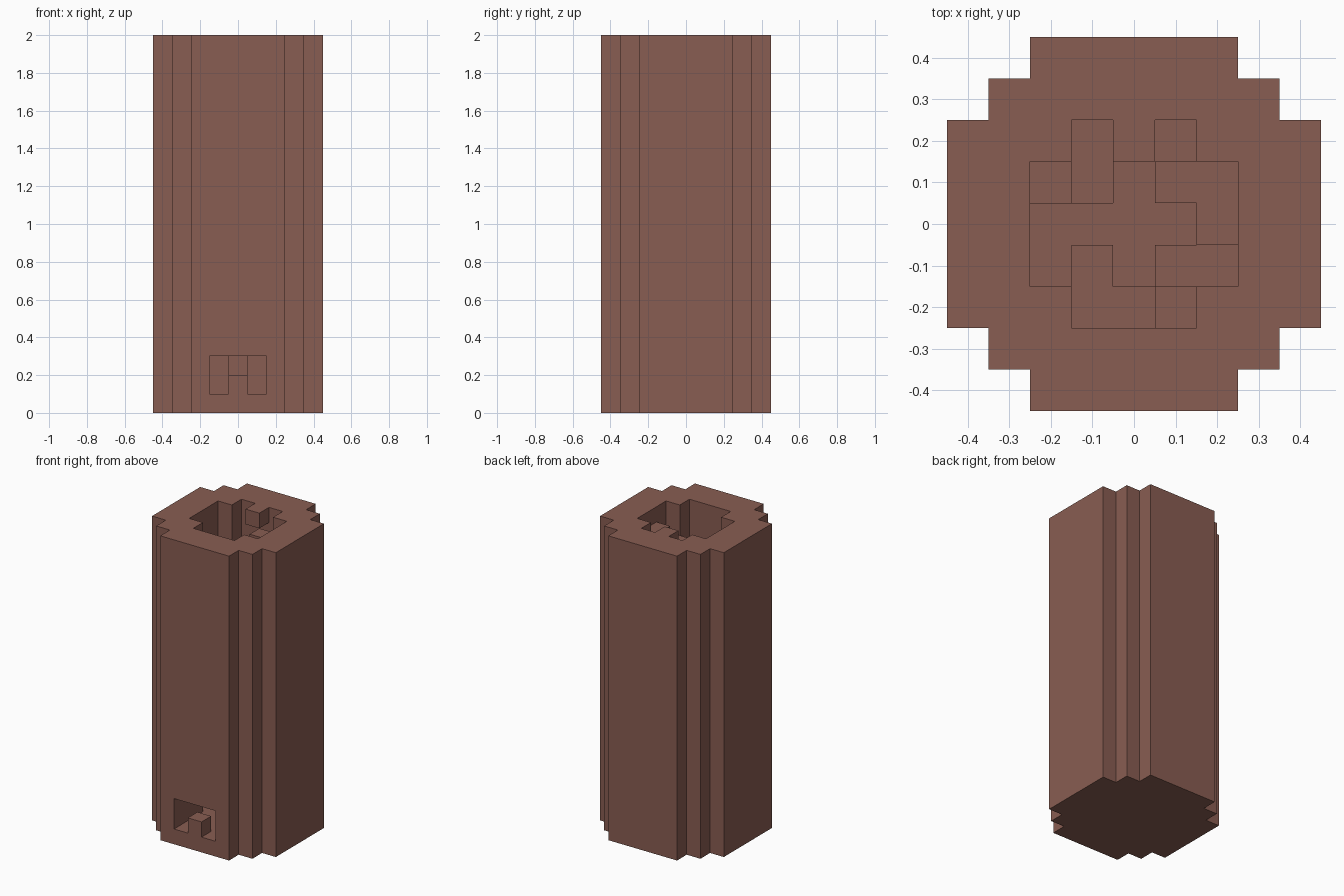
import bpy
import bmesh
from mathutils import Vector

if "Cube" in bpy.data.objects:
    bpy.data.objects.remove(bpy.data.objects["Cube"], do_unlink=True)

UNIT = 0.1

brown = bpy.data.materials.new("warm_brown")
brown.use_nodes = True
colour = (0.25, 0.11, 0.085, 1)
brown.diffuse_color = colour
brown.node_tree.nodes["Principled BSDF"].inputs["Base Color"].default_value = colour


def finish(name, bm):
    bmesh.ops.recalc_face_normals(bm, faces=bm.faces)
    mesh = bpy.data.meshes.new(name)
    bm.to_mesh(mesh)
    bm.free()
    mesh.materials.append(brown)
    obj = bpy.data.objects.new(name, mesh)
    bpy.context.collection.objects.link(obj)
    return obj


def stepped_column(name, quarter, bottom, top):
    """Extrude a four-fold stepped plan given by its first quadrant."""
    bm = bmesh.new()
    plan, points = [], quarter
    for _ in range(4):
        plan += points
        points = [(-y, x) for x, y in points]
    base = bm.faces.new([bm.verts.new((x, y, bottom)) for x, y in plan])
    top_part = bmesh.ops.extrude_face_region(bm, geom=[base])["geom"]
    verts = [g for g in top_part if isinstance(g, bmesh.types.BMVert)]
    bmesh.ops.translate(bm, verts=verts, vec=(0, 0, top - bottom))
    return finish(name, bm)


def box(name, low, high):
    bm = bmesh.new()
    bmesh.ops.create_cube(bm, size=1)
    low, high = Vector(low), Vector(high)
    bmesh.ops.scale(bm, verts=bm.verts, vec=high - low)
    bmesh.ops.translate(bm, verts=bm.verts, vec=(low + high) / 2)
    return finish(name, bm)


def block(name, column, row, layer):
    """One grid block; column and row count from the centre."""
    low = Vector((column - 0.5, row - 0.5, layer)) * UNIT
    return box(name, low, low + Vector((UNIT, UNIT, UNIT)))


def cut(target, cutter):
    cutter.hide_render = True
    mod = target.modifiers.new("cut", "BOOLEAN")
    mod.operation = "DIFFERENCE"
    mod.solver = "EXACT"
    mod.object = cutter
    bpy.context.view_layer.update()
    graph = bpy.context.evaluated_depsgraph_get()
    mesh = bpy.data.meshes.new_from_object(target.evaluated_get(graph))
    target.modifiers.clear()
    target.data = mesh
    bpy.data.objects.remove(cutter, do_unlink=True)


# Outer tower with a closed floor, open shaft and doorway
tower = stepped_column(
    "tower_wall",
    [(0.45, 0.25), (0.35, 0.25), (0.35, 0.35), (0.25, 0.35), (0.25, 0.45)], 0, 2)
cut(tower, stepped_column(
    "shaft_cutter", [(0.25, 0.15), (0.15, 0.15), (0.15, 0.25)], 0.1, 2.1))
cut(tower, box("door_cutter", (-0.15, -0.5, 0.1), (0.15, -0.2, 0.3)))

# Central pillar
stepped_column("pillar", [(0.15, 0.05), (0.05, 0.05), (0.05, 0.15)], 0.1, 1.5)

# Spiral stair: one group of blocks per layer, turning upwards
turn = [
    [(1, 1), (2, 1), (2, 0)],
    [(1, 2)],
    [(0, 2), (-1, 2), (-1, 1)],
    [(-2, 1)],
    [(-2, 0), (-2, -1)],
    [(-1, -1), (-1, -2), (0, -2)],
    [(1, -2)],
    [(1, -1), (2, -1)],
]
for layer in range(2, 19):
    for column, row in turn[(layer - 18) % len(turn)]:
        block("stair_step", column, row, layer)

# Threshold step in the doorway and landing step at the rim
block("door_step", 0, -4, 1)
block("top_step", 0, 2, 19)
